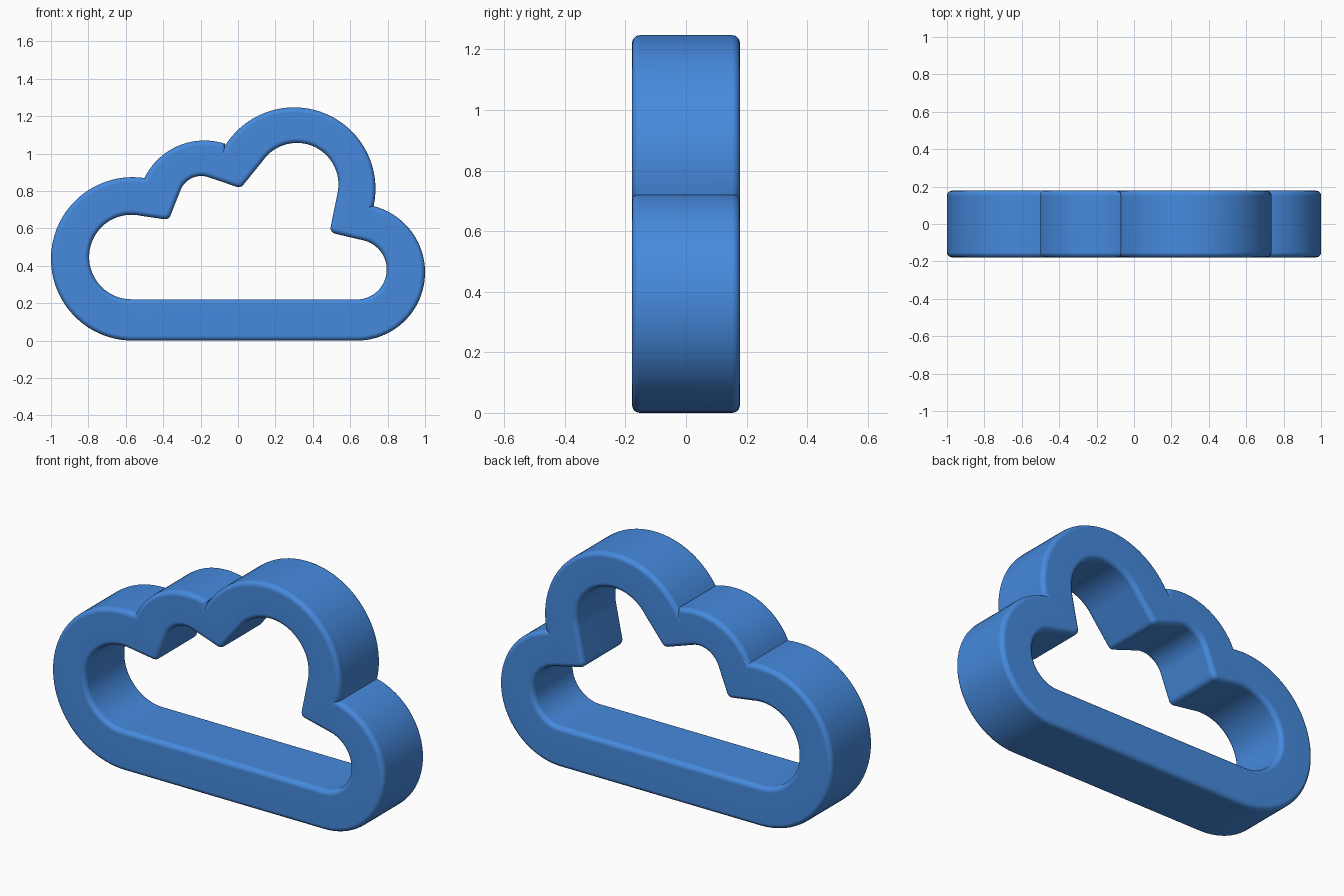
import bpy, bmesh
from math import cos, sin, radians, pi
from mathutils import Vector

cube = bpy.data.objects.get("Cube")
if cube:
    bpy.data.objects.remove(cube, do_unlink=True)

HALF_DEPTH = 0.178
BEVEL = 0.026
STEPS = 5


def arc(cx, cz, r, start, end):
    """Points of an arc between two angles in degrees."""
    n = max(4, round(abs(end - start) / 4))
    angles = [radians(start + (end - start) * i / n) for i in range(n + 1)]
    return [Vector((cx + r * cos(a), cz + r * sin(a))) for a in angles]


def tip(px, pz, start, end, r=0.032):
    """Rounded point between two straight walls facing start and end."""
    mid, reach = radians((start + end) / 2), r / cos(radians(end - start) / 2)
    return arc(px - reach * cos(mid), pz - reach * sin(mid), r, start, end)


def loop(*parts):
    """Join parts into one closed outline without doubled points."""
    pts = []
    for p in sum(parts, []):
        if not pts or (p - pts[-1]).length > 0.0015:
            pts.append(p)
    return pts


def inset(pts, d):
    """Move a closed outline sideways by d, mitred at corners."""
    out = []
    for i, p in enumerate(pts):
        a = (p - pts[i - 1]).normalized()
        b = (pts[(i + 1) % len(pts)] - p).normalized()
        na, nb = Vector((-a.y, a.x)), Vector((-b.y, b.x))
        out.append(p + (na + nb) * d / (1 + na.dot(nb)))
    return out


# Outlines, both clockwise from the lower left
outer = loop(arc(-0.563, 0.437, 0.437, 270, 81.7),
             arc(-0.18, 0.714, 0.356, 154, 72),
             arc(0.30, 0.812, 0.435, 148, -12),
             arc(0.635, 0.365, 0.365, 76, -90))
inner = loop(arc(-0.57, 0.447, 0.226, 270, 78),
             tip(-0.371, 0.644, 258, 338),
             arc(-0.196, 0.76, 0.12, 158, 70),
             tip(0.016, 0.814, 250, 326),
             arc(0.315, 0.835, 0.222, 146, -12),
             tip(0.489, 0.578, 168, 258),
             arc(0.635, 0.38, 0.16, 78, -90))

# Rounded walls from rings of each outline, then the two flat faces
bm = bmesh.new()
quarter = [k * pi / 2 / STEPS for k in range(STEPS + 1)]
section = [(BEVEL * (1 - sin(a)), -HALF_DEPTH + BEVEL * (1 - cos(a))) for a in quarter]
section += [(d, -y) for d, y in reversed(section)]
rims = {0: [], -1: []}
for pts, side in ((outer, -1), (inner, 1)):
    rings = [[bm.verts.new((p.x, y, p.y)) for p in inset(pts, side * d)]
             for d, y in section]
    n = len(pts)
    for lo, hi in zip(rings, rings[1:]):
        for i in range(n):
            j = (i + 1) % n
            bm.faces.new((lo[i], lo[j], hi[j], hi[i]))
    for end in rims:
        ring = rings[end]
        rims[end] += [bm.edges.get((ring[i - 1], ring[i])) for i in range(n)]
for end, edges in rims.items():
    bmesh.ops.triangle_fill(bm, edges=edges, use_beauty=True,
                            normal=(0, -1 if end == 0 else 1, 0))
bmesh.ops.recalc_face_normals(bm, faces=bm.faces)
mesh = bpy.data.meshes.new("cloud_ring")
bm.to_mesh(mesh)
bm.free()

# Blue plastic
blue = bpy.data.materials.new("blue")
blue.use_nodes = True
colour = (0.061, 0.254, 0.73, 1)
blue.diffuse_color = colour
blue.node_tree.nodes["Principled BSDF"].inputs["Base Color"].default_value = colour
mesh.materials.append(blue)

ring = bpy.data.objects.new("cloud_ring", mesh)
bpy.context.collection.objects.link(ring)
bpy.ops.object.select_all(action='DESELECT')
ring.select_set(True)
bpy.context.view_layer.objects.active = ring
bpy.ops.object.shade_smooth_by_angle(angle=radians(30))
weighted = ring.modifiers.new("even_shading", 'WEIGHTED_NORMAL')
weighted.keep_sharp = True
